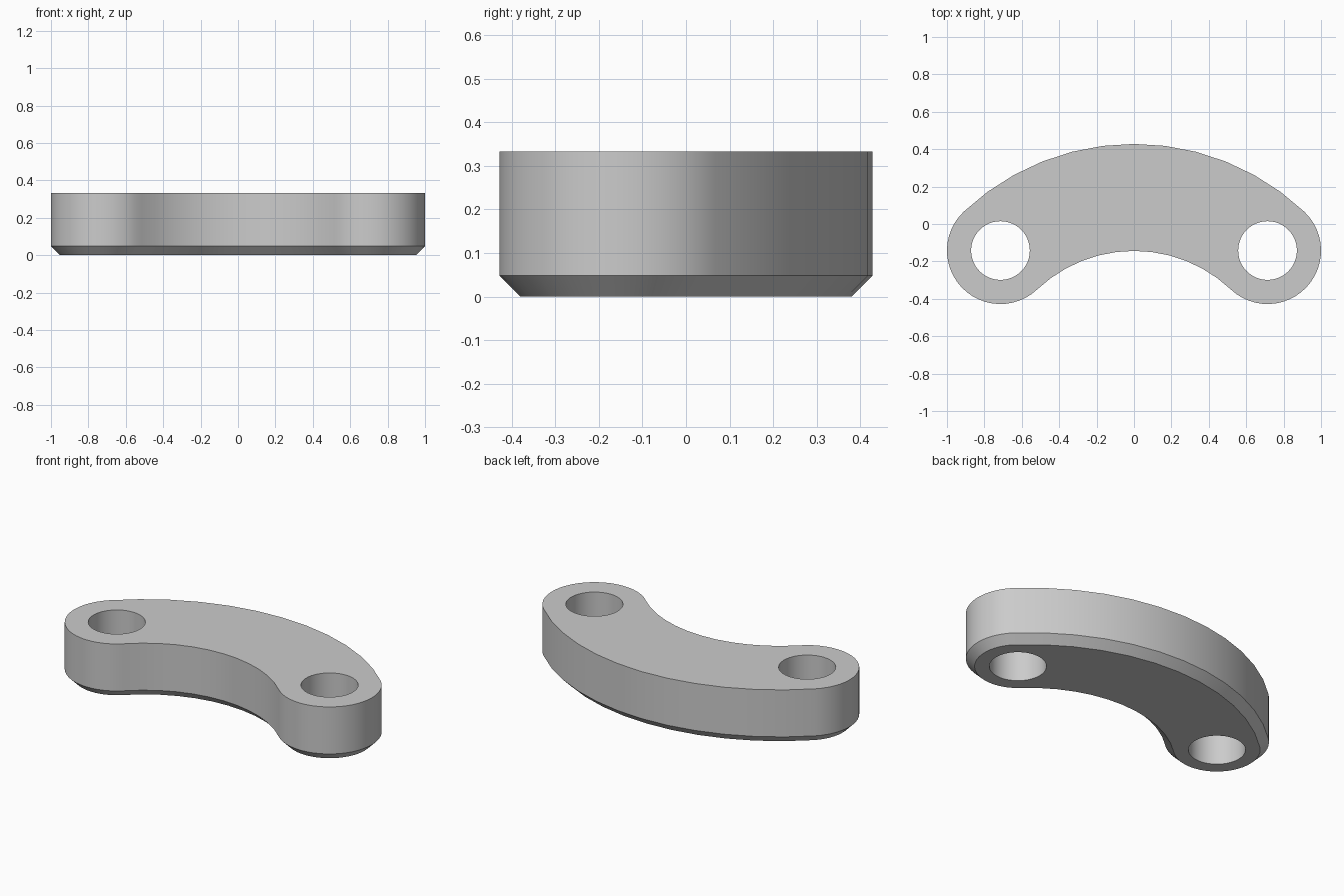
import bpy
import bmesh
from math import atan2, cos, hypot, pi, radians, sin

cube = bpy.data.objects.get("Cube")
if cube:
    bpy.data.objects.remove(cube, do_unlink=True)

# Curved slot dimensions
EYE_X, EYE_Y = 0.714, -0.142
HALF_WIDTH = 0.286
HOLE_RADIUS = 0.157
HEIGHT = 0.333
CHAMFER = 0.048
ARC_Y = -0.897
MID_RADIUS = hypot(EYE_X, EYE_Y - ARC_Y)
START = atan2(EYE_Y - ARC_Y, EYE_X)
ARC_STEPS, END_STEPS, HOLE_STEPS = 12, 24, 48


def arc(cx, cy, radius, a, b, steps):
    """Points from angle a up to, but not including, angle b."""
    angles = [a + (b - a) * i / steps for i in range(steps)]
    return [(cx + radius * cos(t), cy + radius * sin(t)) for t in angles]


def slot(half):
    """Closed outline of the curved link with the given half width."""
    end = pi - START
    return (arc(0, ARC_Y, MID_RADIUS + half, START, end, ARC_STEPS)
            + arc(-EYE_X, EYE_Y, half, end, end + pi, END_STEPS)
            + arc(0, ARC_Y, MID_RADIUS - half, end, START, ARC_STEPS)
            + arc(EYE_X, EYE_Y, half, START - pi, START, END_STEPS))


def add_ring(bm, points, z):
    return [bm.verts.new((x, y, z)) for x, y in points]


def bridge(bm, low, high):
    for i in range(len(low)):
        j = (i + 1) % len(low)
        bm.faces.new((low[i], low[j], high[j], high[i]))


def cap(bm, rings):
    edges = [bm.edges.get((r[i - 1], r[i])) for r in rings for i in range(len(r))]
    bmesh.ops.triangle_fill(bm, edges=edges, use_beauty=True)


bm = bmesh.new()

# Outer wall with a chamfer around the underside
bottom = add_ring(bm, slot(HALF_WIDTH - CHAMFER), 0)
shoulder = add_ring(bm, slot(HALF_WIDTH), CHAMFER)
top = add_ring(bm, slot(HALF_WIDTH), HEIGHT)
bridge(bm, bottom, shoulder)
bridge(bm, shoulder, top)

# Through hole at each end
lower, upper = [bottom], [top]
for side in (-1, 1):
    circle = arc(side * EYE_X, EYE_Y, HOLE_RADIUS, 0, 2 * pi, HOLE_STEPS)
    lower.append(add_ring(bm, circle, 0))
    upper.append(add_ring(bm, circle, HEIGHT))
    bridge(bm, lower[-1], upper[-1])

# Flat faces around the holes
cap(bm, lower)
cap(bm, upper)
bmesh.ops.dissolve_limit(bm, angle_limit=radians(0.5), verts=[],
                         edges=[e for e in bm.edges if len(e.link_faces) == 2
                                and all(abs(f.normal.z) > 0.99 for f in e.link_faces)])
bmesh.ops.recalc_face_normals(bm, faces=bm.faces)

mesh = bpy.data.meshes.new("curved_link")
bm.to_mesh(mesh)
bm.free()
link = bpy.data.objects.new("curved_link", mesh)
bpy.context.collection.objects.link(link)

# Plain grey finish
grey = bpy.data.materials.new("light_grey")
grey.use_nodes = True
color = (0.6, 0.6, 0.6, 1)
grey.diffuse_color = color
grey.node_tree.nodes["Principled BSDF"].inputs["Base Color"].default_value = color
mesh.materials.append(grey)

bpy.ops.object.select_all(action="DESELECT")
link.select_set(True)
bpy.context.view_layer.objects.active = link
bpy.ops.object.shade_smooth_by_angle(angle=radians(30))
